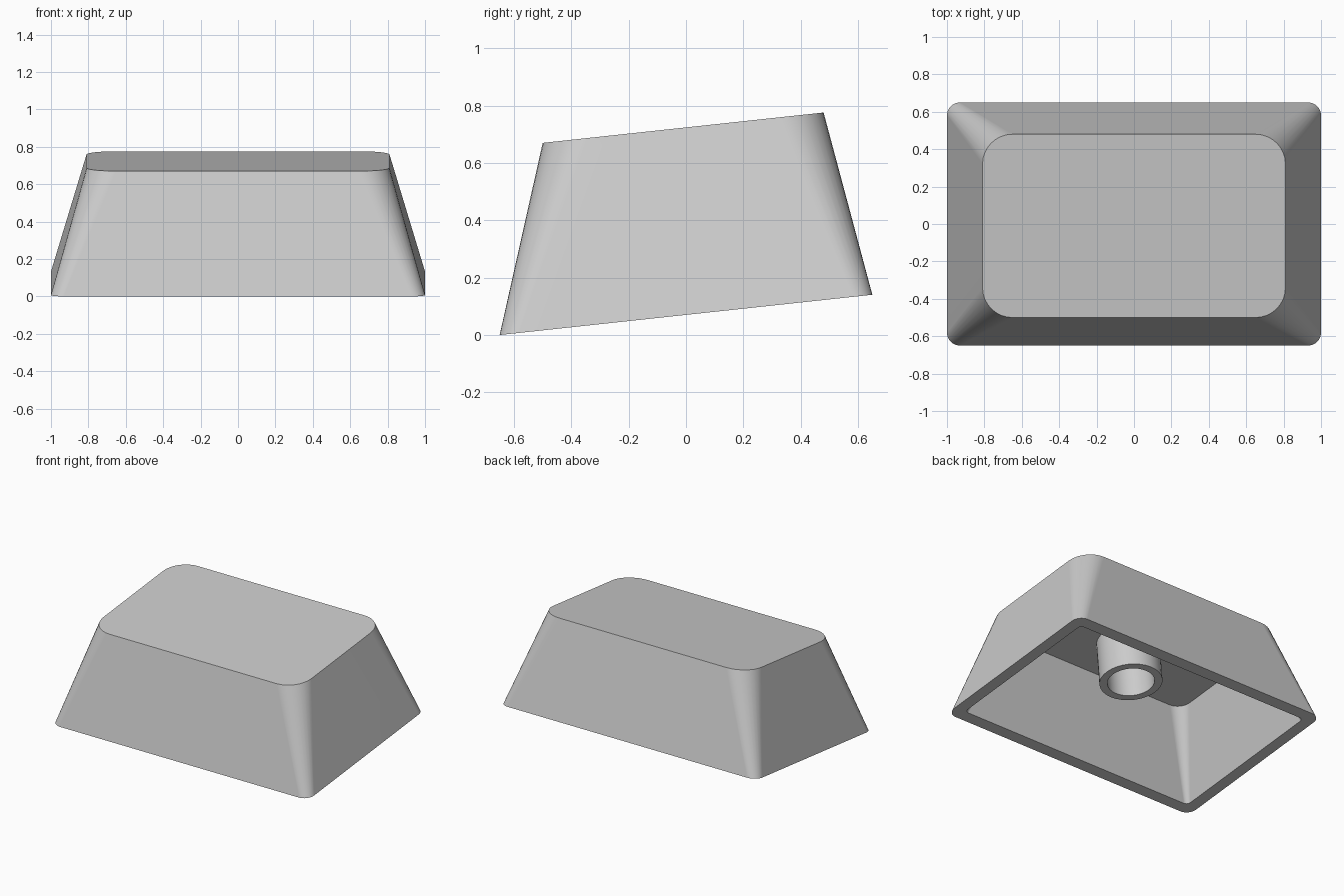
import bpy, bmesh, math

cube = bpy.data.objects.get("Cube")
if cube:
    bpy.data.objects.remove(cube, do_unlink=True)

SLOPE = 0.108   # every horizontal section leans up towards the back
STEPS = 8       # segments per rounded corner

grey = bpy.data.materials.new("light_grey_plastic")
grey.use_nodes = True
colour = (0.6, 0.6, 0.6, 1)
grey.diffuse_color = colour
grey.node_tree.nodes["Principled BSDF"].inputs["Base Color"].default_value = colour


def section(bm, half_x, front, back, radius, height):
    """Rounded rectangle on the sloping plane that passes height at y = 0."""
    ring = []
    corners = ((1, 1), (-1, 1), (-1, -1), (1, -1))
    for quarter, (sx, sy) in enumerate(corners):
        cx = sx * (half_x - radius)
        cy = back - radius if sy > 0 else front + radius
        for i in range(STEPS + 1):
            a = (quarter + i / STEPS) * math.pi / 2
            x, y = cx + radius * math.cos(a), cy + radius * math.sin(a)
            ring.append(bm.verts.new((x, y, height + SLOPE * y)))
    return ring


def loft(name, sections, capped):
    """Skin consecutive sections, optionally closing both ends."""
    bm = bmesh.new()
    rings = [section(bm, *s) for s in sections]
    for low, high in zip(rings, rings[1:]):
        for i in range(len(low)):
            j = (i + 1) % len(low)
            bm.faces.new((low[i], low[j], high[j], high[i]))
    if capped:
        bm.faces.new(rings[0])
        bm.faces.new(rings[-1])
    bmesh.ops.remove_doubles(bm, verts=bm.verts, dist=0.0001)
    bmesh.ops.recalc_face_normals(bm, faces=bm.faces)
    mesh = bpy.data.meshes.new(name)
    bm.to_mesh(mesh)
    bm.free()
    mesh.materials.append(grey)
    obj = bpy.data.objects.new(name, mesh)
    bpy.context.collection.objects.link(obj)
    bpy.ops.object.select_all(action="DESELECT")
    obj.select_set(True)
    bpy.context.view_layer.objects.active = obj
    bpy.ops.object.shade_smooth_by_angle(angle=math.radians(35))
    weighted = obj.modifiers.new("flat_sides", "WEIGHTED_NORMAL")
    weighted.keep_sharp = True
    return obj


# Tapered hollow shell: top face, outer wall, rim, inner wall, ceiling
loft("cap_shell", [
    (0.81, -0.5, 0.48, 0.16, 0.724),
    (1.0, -0.65, 0.65, 0.07, 0.07),
    (0.92, -0.57, 0.57, 0.03, 0.07),
    (0.755, -0.44, 0.42, 0.09, 0.635),
], capped=True)


def circle(radius, y, height):
    return (radius, y - radius, y + radius, radius, height)


# Hollow round stem hanging from the ceiling
loft("stem_tube", [
    circle(0.2, -0.062, 0.65),
    circle(0.2, -0.03, 0.33),
    circle(0.15, -0.03, 0.33),
    circle(0.15, -0.062, 0.65),
], capped=False)
